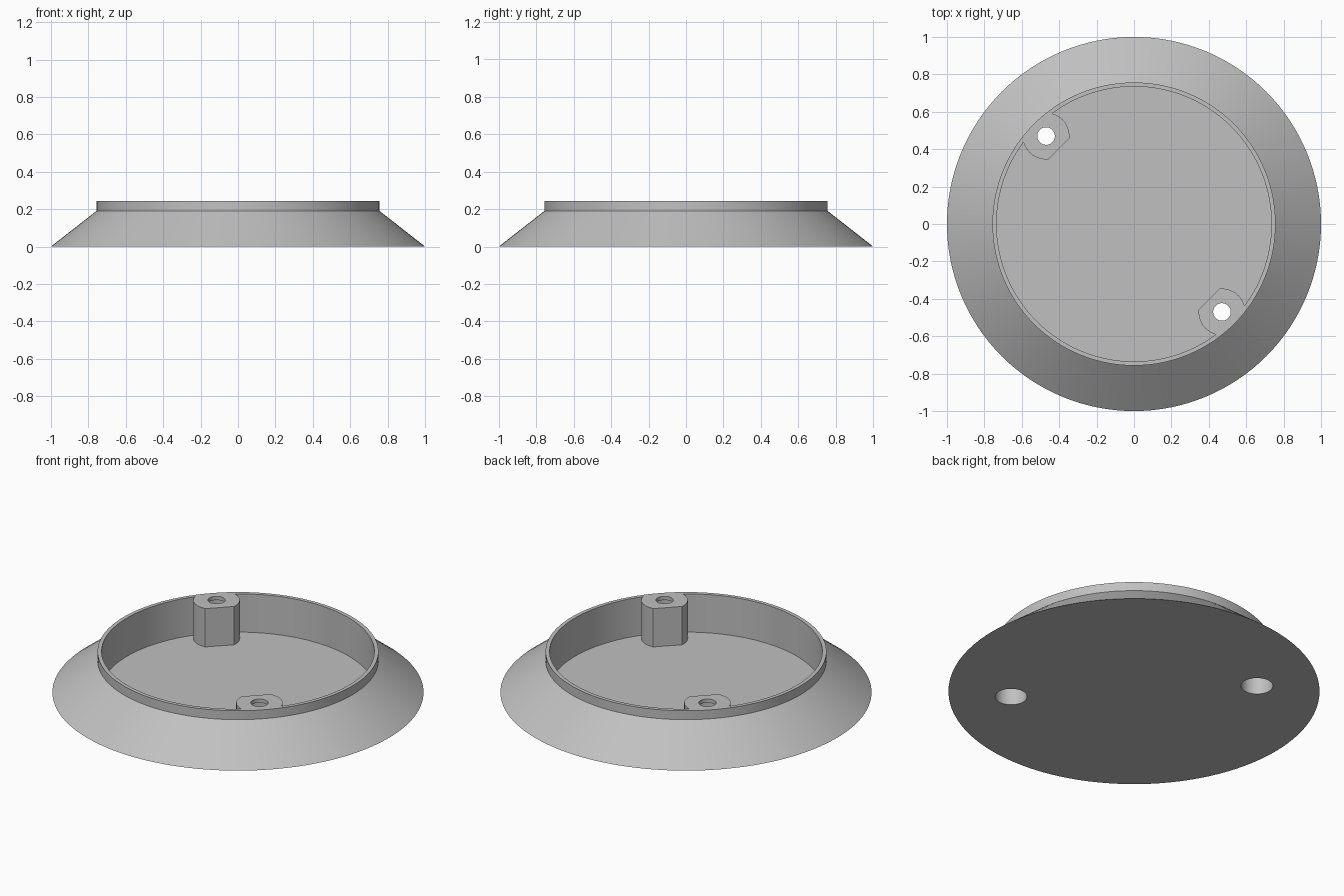
import bpy, bmesh, math
from mathutils import Vector

if "Cube" in bpy.data.objects:
    bpy.data.objects.remove(bpy.data.objects["Cube"])

SEGMENTS = 128
TOP = 0.243           # rim height
RIM, INNER = 0.757, 0.735
FLOOR = 0.015
BOSS_AT = 0.665       # boss distance from the centre
BOSS_R, FLAT = 0.125, 0.097

grey = bpy.data.materials.new("plain grey")
grey.diffuse_color = (0.53, 0.53, 0.53, 1)
grey.use_nodes = True
grey.node_tree.nodes["Principled BSDF"].inputs["Base Color"].default_value = grey.diffuse_color


def make_object(name, bm):
    bmesh.ops.recalc_face_normals(bm, faces=bm.faces)
    mesh = bpy.data.meshes.new(name)
    bm.to_mesh(mesh)
    bm.free()
    mesh.materials.append(grey)
    obj = bpy.data.objects.new(name, mesh)
    bpy.context.collection.objects.link(obj)
    return obj


def lathe(name, profile):
    """Spin an (r, z) profile around z; both ends lie on the axis."""
    bm = bmesh.new()
    verts = [bm.verts.new((r, 0, z)) for r, z in profile]
    edges = [bm.edges.new(pair) for pair in zip(verts, verts[1:])]
    bmesh.ops.spin(bm, geom=verts + edges, cent=(0, 0, 0), axis=(0, 0, 1),
                   angle=math.tau, steps=SEGMENTS, use_duplicate=False)
    bmesh.ops.remove_doubles(bm, verts=bm.verts, dist=1e-5)
    return make_object(name, bm)


def prism(name, outline, z0, z1):
    """Extrude a flat outline from z0 to z1."""
    bm = bmesh.new()
    face = bm.faces.new([bm.verts.new((x, y, z0)) for x, y in outline])
    result = bmesh.ops.extrude_face_region(bm, geom=[face])
    moved = [g for g in result["geom"] if isinstance(g, bmesh.types.BMVert)]
    bmesh.ops.translate(bm, verts=moved, vec=(0, 0, z1 - z0))
    return make_object(name, bm)


def circle(center, radius, n):
    return [center + radius * Vector((math.cos(math.tau * i / n), math.sin(math.tau * i / n)))
            for i in range(n)]


def combine(target, tool, operation):
    mod = target.modifiers.new(operation.lower(), 'BOOLEAN')
    mod.object, mod.operation, mod.solver = tool, operation, 'EXACT'
    bpy.context.view_layer.objects.active = target
    bpy.ops.object.modifier_apply(modifier=mod.name)
    bpy.data.objects.remove(tool)


# Flared dish with an upright collar and a thin floor
base = lathe("flared_base", [(0, 0), (1, 0), (RIM, 0.19), (RIM, TOP),
                             (INNER, TOP), (INNER, FLOOR), (0, FLOOR)])

# Two screw bosses on the diagonal, flat towards the middle and merged with the wall
for side in (-1, 1):
    out = Vector((side, -side)).normalized()
    center = out * BOSS_AT
    outline = []
    for p in circle(center, BOSS_R, 64):
        depth = (p - center).dot(out)
        if depth < -FLAT:
            p = p - out * (depth + FLAT)
        if p.length > 0.746:
            p = p.normalized() * 0.746
        outline.append(p)
    combine(base, prism("screw_boss", outline, 0.006, TOP), 'UNION')
    # Wide bore from below, narrow screw hole through the top
    combine(base, prism("wide_bore", circle(center, 0.086, 48), -0.1, TOP - 0.022), 'DIFFERENCE')
    combine(base, prism("screw_hole", circle(center, 0.047, 48), 0.1, TOP + 0.1), 'DIFFERENCE')

# Smooth round walls, crisp edges
bpy.ops.object.select_all(action='DESELECT')
base.select_set(True)
bpy.context.view_layer.objects.active = base
bpy.ops.object.shade_smooth_by_angle(angle=math.radians(25))
